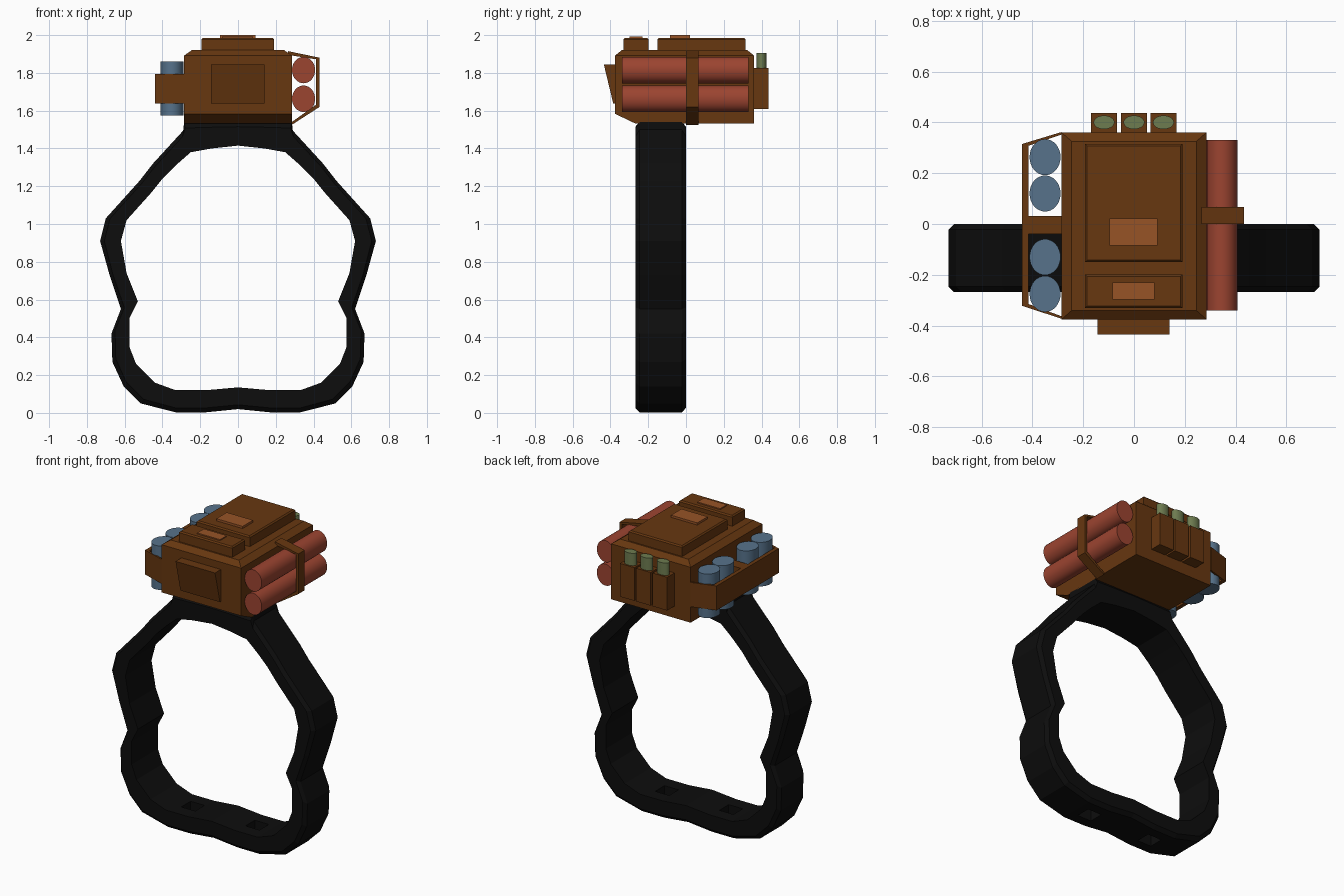
import bpy, bmesh
from math import pi
from mathutils import Vector

old = bpy.data.objects.get("Cube")
if old:
    bpy.data.objects.remove(old, do_unlink=True)


def material(name, rgb):
    m = bpy.data.materials.new(name)
    m.use_nodes = True
    m.diffuse_color = (*rgb, 1)
    m.node_tree.nodes["Principled BSDF"].inputs["Base Color"].default_value = (*rgb, 1)
    return m


brown = material("brown leather", (0.135, 0.038, 0.005))
copper = material("copper plate", (0.31, 0.087, 0.019))
red = material("red tube", (0.33, 0.058, 0.03))
blue = material("blue canister", (0.095, 0.17, 0.26))
green = material("green vial", (0.155, 0.20, 0.08))
black = material("black strap", (0.004, 0.004, 0.004))


def finish(name, bm, mat):
    bmesh.ops.recalc_face_normals(bm, faces=bm.faces)
    me = bpy.data.meshes.new(name)
    bm.to_mesh(me)
    bm.free()
    me.materials.append(mat)
    ob = bpy.data.objects.new(name, me)
    bpy.context.collection.objects.link(ob)
    return ob


def skin(bm, rings, closed=False):
    """Join rings of vertices with quads; cap the ends unless closed."""
    n = len(rings[0])
    pairs = list(zip(rings, rings[1:]))
    if closed:
        pairs.append((rings[-1], rings[0]))
    else:
        bm.faces.new(rings[0])
        bm.faces.new(rings[-1])
    for a, b in pairs:
        for i in range(n):
            j = (i + 1) % n
            bm.faces.new((a[i], a[j], b[j], b[i]))


def loft(name, mat, *rects):
    """Stack of rectangles given as x0, x1, y0, y1, z."""
    bm = bmesh.new()
    rings = [[bm.verts.new(p) for p in ((x0, y0, z), (x1, y0, z), (x1, y1, z), (x0, y1, z))]
             for x0, x1, y0, y1, z in rects]
    skin(bm, rings)
    return finish(name, bm, mat)


def box(name, mat, x0, x1, y0, y1, z0, z1):
    return loft(name, mat, (x0, x1, y0, y1, z0), (x0, x1, y0, y1, z1))


def prism(name, mat, points, place, lo, hi):
    """Flat outline swept between two values along the remaining axis."""
    bm = bmesh.new()
    skin(bm, [[bm.verts.new(place(a, b, t)) for a, b in points] for t in (lo, hi)])
    return finish(name, bm, mat)


def cylinder(name, mat, centre, rx, ry, length, rot=(0, 0, 0)):
    bpy.ops.mesh.primitive_cylinder_add(vertices=32, radius=1, depth=length,
                                        location=centre, rotation=rot)
    ob = bpy.context.object
    ob.name = name
    ob.scale = (rx, ry, 1)
    ob.data.materials.append(mat)
    bpy.ops.object.transform_apply(location=False, rotation=False, scale=True)
    bpy.ops.object.shade_smooth_by_angle()


# Strap band: outer and inner points from the top centre down to the bottom centre
half = [
    ((0, 1.54), (0, 1.415)), ((0.15, 1.54), (0.14, 1.40)), ((0.285, 1.54), (0.25, 1.38)),
    ((0.285, 1.50), (0.33, 1.31)), ((0.45, 1.32), (0.40, 1.24)), ((0.52, 1.23), (0.46, 1.165)),
    ((0.70, 1.03), (0.59, 1.02)), ((0.73, 0.91), (0.62, 0.91)), ((0.68, 0.73), (0.59, 0.74)),
    ((0.62, 0.55), (0.53, 0.59)), ((0.67, 0.42), (0.575, 0.50)), ((0.665, 0.27), (0.575, 0.35)),
    ((0.605, 0.14), (0.54, 0.26)), ((0.515, 0.05), (0.44, 0.16)), ((0.33, 0.003), (0.33, 0.12)),
    ((0.17, 0.003), (0.17, 0.12)), ((0, 0.02), (0, 0.135)),
]
mirrored = [((-o[0], o[1]), (-i[0], i[1])) for o, i in half[-2:0:-1]]
front_y, back_y, edge = -0.268, 0.0, 0.022
bm = bmesh.new()
rings = []
for o, i in half + mirrored:
    outer, inner = Vector((o[0], 0, o[1])), Vector((i[0], 0, i[1]))
    shoulder = outer.lerp(inner, 0.2)
    section = ((outer, front_y + edge), (outer, back_y - edge), (shoulder, back_y),
               (inner, back_y), (inner, front_y), (shoulder, front_y))
    rings.append([bm.verts.new((p.x, y, p.z)) for p, y in section])
skin(bm, rings, closed=True)
band = finish("wrist_band", bm, black)

# Two square holes through the bottom of the band
for side in (-1, 1):
    x = side * 0.23
    cutter = box("hole_cutter", black, x - 0.05, x + 0.05, -0.18, -0.085, -0.1, 0.3)
    cutter.hide_render = True
    mod = band.modifiers.new("hole", "BOOLEAN")
    mod.operation = "DIFFERENCE"
    mod.solver = "EXACT"
    mod.object = cutter
    bpy.context.view_layer.objects.active = band
    bpy.ops.object.modifier_apply(modifier=mod.name)
    bpy.data.objects.remove(cutter, do_unlink=True)

# Main case with a sloped lower front and chamfered top
w = 0.285
loft("case", brown, (-w, w, -0.27, 0.36, 1.533), (-w, w, -0.375, 0.36, 1.583),
     (-w, w, -0.375, 0.36, 1.892), (-0.245, 0.245, -0.34, 0.325, 1.92))


# Raised lids with copper plates
def lid(name, y0, y1):
    e = 0.008
    loft(name, brown, (-0.193, 0.19, y0, y1, 1.91), (-0.193, 0.19, y0, y1, 1.978),
         (-0.193 + e, 0.19 - e, y0 + e, y1 - e, 1.986))


lid("large_lid", -0.15, 0.315)
lid("small_lid", -0.33, -0.198)
box("large_lid_plate", copper, -0.096, 0.092, -0.084, 0.022, 1.98, 2.0)
box("small_lid_plate", copper, -0.084, 0.08, -0.298, -0.23, 1.98, 1.993)

# Wedge flap on the front
loft("front_flap", brown, (-0.143, 0.14, -0.385, -0.36, 1.637),
     (-0.143, 0.14, -0.435, -0.36, 1.845))

# Red tubes and the strap that holds them on the left side
for label, z in (("upper", 1.815), ("lower", 1.663)):
    cylinder(label + "_red_tube", red, (0.347, -0.005, z), 0.061, 0.07, 0.67, (pi / 2, 0, 0))
prism("tube_strap", brown,
      [(0.265, 1.915), (0.41, 1.885), (0.432, 1.88), (0.432, 1.62), (0.285, 1.525),
       (0.285, 1.54), (0.414, 1.632), (0.414, 1.872), (0.265, 1.895)],
      lambda x, z, y: (x, y, z), 0.0, 0.066)

# Blue canisters with their holder on the right side
for n, y in enumerate((-0.275, -0.13, 0.12, 0.263)):
    cylinder("blue_canister_%d" % (n + 1), blue, (-0.35, y, 1.717), 0.061, 0.071, 0.285)
prism("canister_strap", brown,
      [(-0.285, -0.373), (-0.44, -0.322), (-0.44, 0.315), (-0.285, 0.362),
       (-0.285, 0.352), (-0.415, 0.308), (-0.415, -0.315), (-0.285, -0.363)],
      lambda x, y, z: (x, y, z), 1.637, 1.795)
box("canister_divider", brown, -0.42, -0.28, -0.04, 0.032, 1.637, 1.795)

# Green vials in three pouches at the back
for n, x in enumerate((-0.118, 0.0, 0.116)):
    box("vial_pouch_%d" % (n + 1), brown, x - 0.052, x + 0.052, 0.35, 0.436, 1.61, 1.825)
    cylinder("green_vial_%d" % (n + 1), green, (x, 0.4, 1.80), 0.041, 0.027, 0.21)
